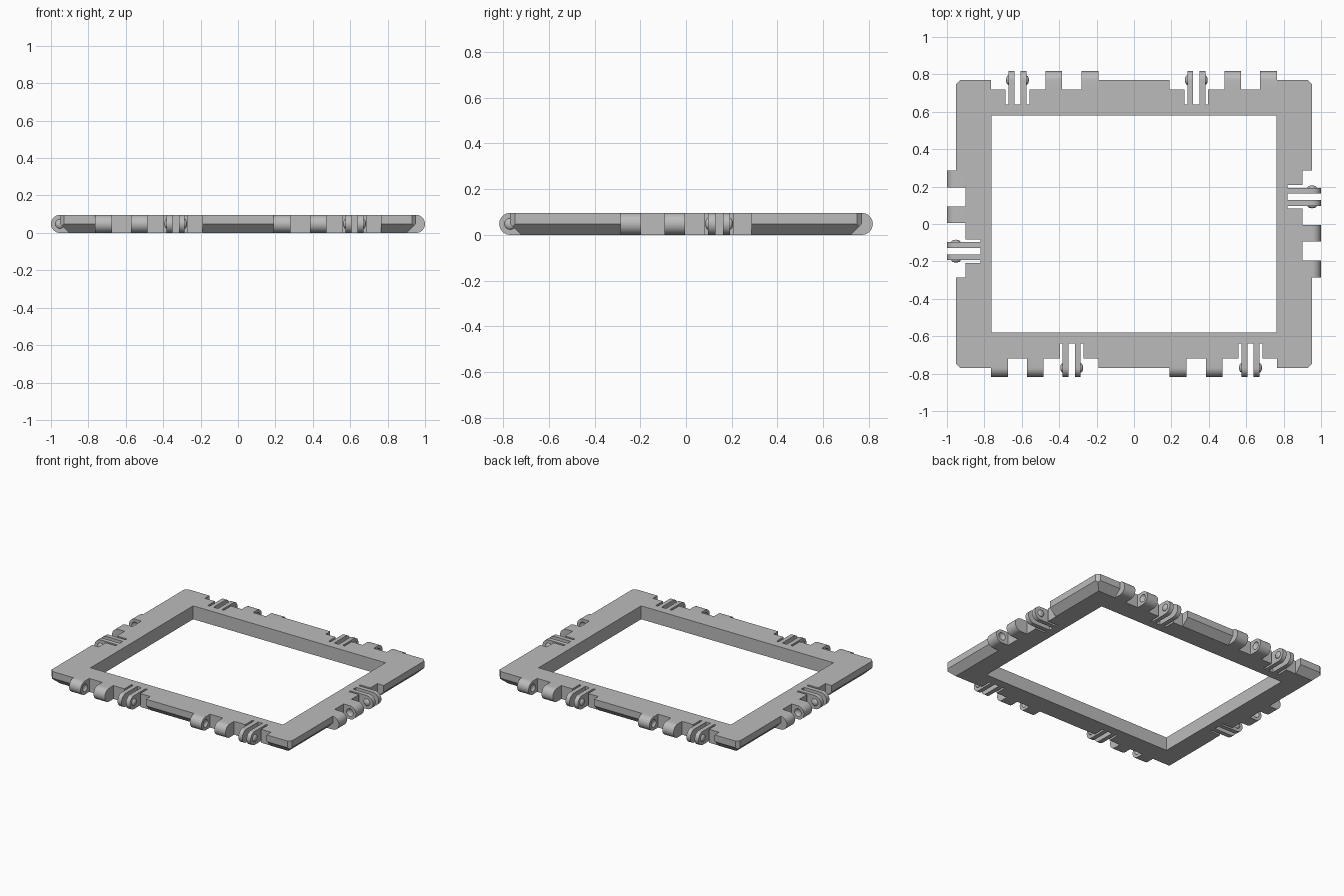
import bpy, bmesh
from math import cos, sin, pi, radians
from mathutils import Matrix, Vector

if "Cube" in bpy.data.objects:
    bpy.data.objects.remove(bpy.data.objects["Cube"], do_unlink=True)

HALF_X, HALF_Y = 0.952, 0.769      # outer edge of the frame
R = 0.048                          # knuckle radius, half the thickness
TOP = 2 * R
NOTCH, POCKET = 0.05, 0.13         # depths cut in from the edge
START, END, FINGER = -0.287, 0.287, 0.145
SLOT = 0.063

grey = bpy.data.materials.new("plain grey")
grey.use_nodes = True
colour = (0.5, 0.5, 0.5, 1)
grey.diffuse_color = colour
grey.node_tree.nodes["Principled BSDF"].inputs["Base Color"].default_value = colour


def finish(bm, name, matrix=Matrix()):
    bmesh.ops.recalc_face_normals(bm, faces=bm.faces)
    mesh = bpy.data.meshes.new(name)
    bm.to_mesh(mesh)
    bm.free()
    mesh.materials.append(grey)
    obj = bpy.data.objects.new(name, mesh)
    obj.matrix_world = matrix
    bpy.context.collection.objects.link(obj)
    return obj


def activate(obj):
    bpy.ops.object.select_all(action='DESELECT')
    obj.select_set(True)
    bpy.context.view_layer.objects.active = obj


def smooth(obj):
    activate(obj)
    bpy.ops.object.shade_smooth_by_angle(angle=radians(30))


def cut(obj, cutter):
    mod = obj.modifiers.new("cut", 'BOOLEAN')
    mod.operation, mod.solver, mod.object = 'DIFFERENCE', 'EXACT', cutter
    bpy.context.view_layer.update()
    activate(obj)
    bpy.ops.object.modifier_apply(modifier=mod.name)
    bpy.data.objects.remove(cutter, do_unlink=True)


def box(name, x0, x1, y0, y1, matrix=Matrix()):
    bm = bmesh.new()
    scale = Matrix.Diagonal((x1 - x0, y1 - y0, 0.4, 1))
    place = Matrix.Translation(((x0 + x1) / 2, (y0 + y1) / 2, R))
    bmesh.ops.create_cube(bm, size=1, matrix=place @ scale)
    return finish(bm, name, matrix)


def tab(name, x0, x1, depth, matrix):
    """Bar with a half-round outer end, extruded along the edge."""
    bm = bmesh.new()
    steps = 16
    profile = [(depth, TOP)]
    profile += [(-R * sin(pi * i / steps), R + R * cos(pi * i / steps)) for i in range(steps + 1)]
    profile.append((depth, 0))
    face = bm.faces.new([bm.verts.new((x0, y, z)) for y, z in profile])
    grown = bmesh.ops.extrude_face_region(bm, geom=[face])["geom"]
    bmesh.ops.translate(bm, vec=(x1 - x0, 0, 0),
                        verts=[g for g in grown if isinstance(g, bmesh.types.BMVert)])
    return finish(bm, name, matrix)


def button(name, x, radius, height, matrix):
    """Flattened ball centred on the hinge axis."""
    bm = bmesh.new()
    shape = Matrix.Translation((x, 0, R)) @ Matrix.Diagonal((height, radius, radius, 1))
    turn = Matrix.Rotation(pi / 2, 4, 'Y')
    bmesh.ops.create_uvsphere(bm, u_segments=20, v_segments=12, radius=1, matrix=shape @ turn)
    return finish(bm, name, matrix)


# Frame slab with a chamfered lower edge and clipped corners
bm = bmesh.new()
bmesh.ops.create_cube(bm, size=1, matrix=Matrix.Translation((0, 0, R))
                      @ Matrix.Diagonal((2 * HALF_X, 2 * HALF_Y, TOP, 1)))
planes = []
for side in (-1, 1):
    planes.append(((side * HALF_X, 0, R), (side, 0, -1)))
    planes.append(((0, side * HALF_Y, R), (0, side, -1)))
    for end in (-1, 1):
        planes.append(((side * (HALF_X - 0.022), end * HALF_Y, 0), (side, end, 0)))
for point, normal in planes:
    bmesh.ops.bisect_plane(bm, geom=bm.verts[:] + bm.edges[:] + bm.faces[:], dist=1e-5,
                           plane_co=point, plane_no=Vector(normal).normalized(), clear_outer=True)
    bmesh.ops.holes_fill(bm, edges=[e for e in bm.edges if e.is_boundary], sides=0)
frame = finish(bm, "frame")

# Central opening
cut(frame, box("opening_cutter", -0.761, 0.761, -0.58, 0.58))

# Hinge groups: angle of the side, distance to its edge, offset along it
groups = []
for angle in (0, pi):
    groups += [(angle, HALF_Y, -0.478), (angle, HALF_Y, 0.478), (angle + pi / 2, HALF_X, 0)]

for n, (angle, reach, offset) in enumerate(groups, 1):
    m = Matrix.Rotation(angle, 4, 'Z') @ Matrix.Translation((offset, -reach, 0))

    # Recess along the edge and the deeper pocket behind the fingers
    cut(frame, box("notch_cutter", START, END, -0.1, NOTCH, m))
    cut(frame, box("pocket_cutter", FINGER - SLOT, FINGER + SLOT, -0.1, POCKET, m))

    # Two wide knuckles with dimples facing each other
    for label, x0, x1, dimple in (("outer", START, -0.196, -0.196), ("inner", -0.094, -0.005, -0.094)):
        knuckle = tab(f"{label}_knuckle_{n}", x0, x1, NOTCH, m)
        cut(knuckle, button("dimple_cutter", dimple, 0.027, 0.015, m))
        smooth(knuckle)

    # Pair of thin spring fingers with snap buttons on their outer sides
    for label, side in (("first", -1), ("second", 1)):
        a, b = FINGER + side * 0.017, FINGER + side * 0.048
        smooth(tab(f"{label}_finger_{n}", min(a, b), max(a, b), POCKET, m))
        smooth(button(f"{label}_button_{n}", b, 0.025, 0.013, m))
